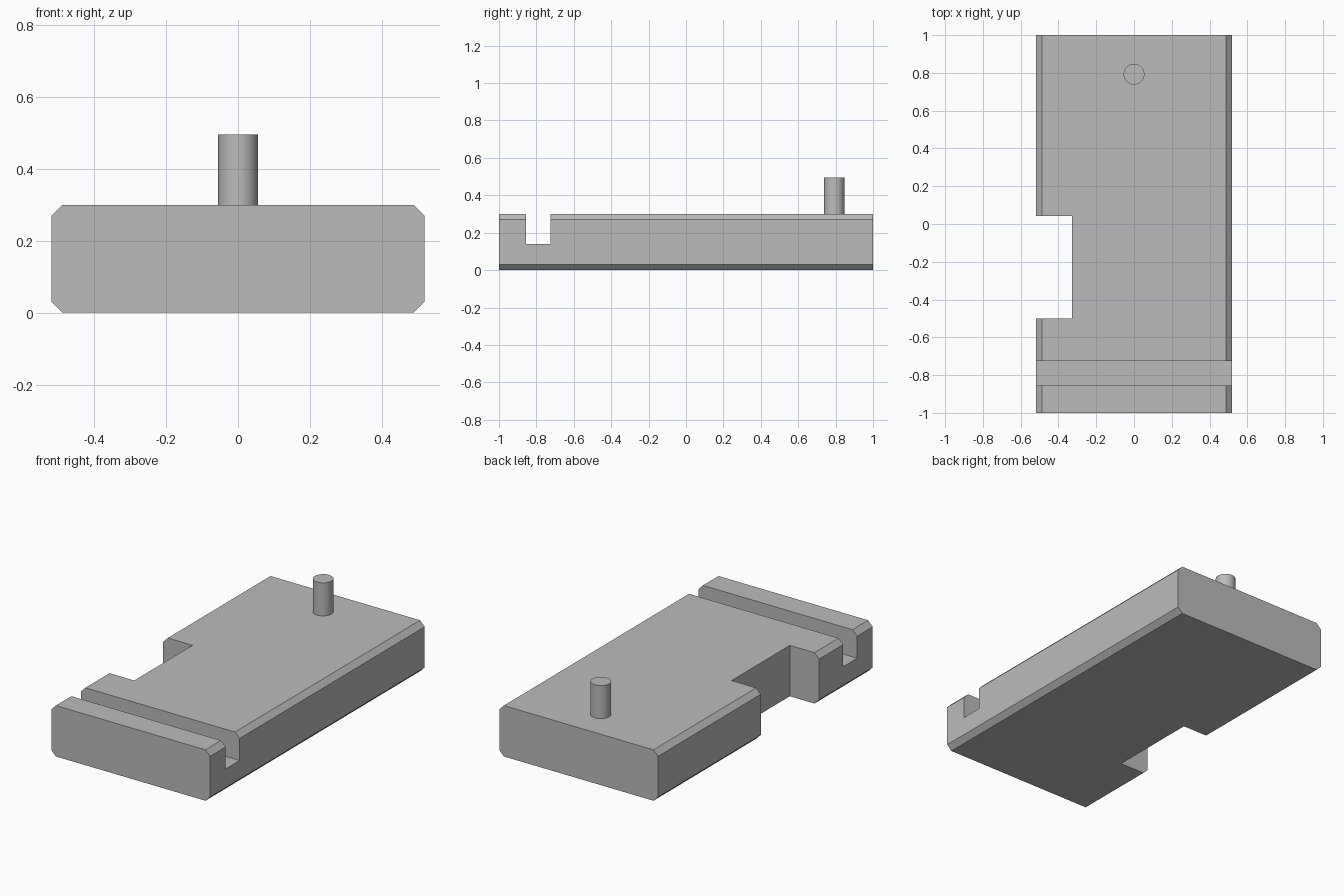
import bpy
import bmesh
import math

cube = bpy.data.objects.get("Cube")
if cube:
    bpy.data.objects.remove(cube, do_unlink=True)

HALF_W, HEIGHT, CHAMFER = 0.518, 0.30, 0.03

grey = bpy.data.materials.new("plain grey")
grey.use_nodes = True
colour = (0.5, 0.5, 0.5, 1)
grey.diffuse_color = colour
grey.node_tree.nodes["Principled BSDF"].inputs["Base Color"].default_value = colour


def add_box(name, low, high):
    """Box between two opposite corners."""
    centre = [(a + b) / 2 for a, b in zip(low, high)]
    bpy.ops.mesh.primitive_cube_add(size=1, location=centre)
    box = bpy.context.object
    box.name = name
    box.scale = [b - a for a, b in zip(low, high)]
    bpy.ops.object.transform_apply(location=True, rotation=False, scale=True)
    return box


def cut(target, cutter):
    """Subtract the cutter from the target, then discard it."""
    cutter.hide_render = True
    mod = target.modifiers.new("cut", 'BOOLEAN')
    mod.operation, mod.solver, mod.object = 'DIFFERENCE', 'EXACT', cutter
    bpy.context.view_layer.objects.active = target
    bpy.ops.object.modifier_apply(modifier=mod.name)
    bpy.data.objects.remove(cutter, do_unlink=True)


# Block with its four long edges chamfered
block = add_box("block", (-HALF_W, -1, 0), (HALF_W, 1, HEIGHT))
bm = bmesh.new()
bm.from_mesh(block.data)
long_edges = [e for e in bm.edges if abs(e.verts[0].co.y - e.verts[1].co.y) > 1]
bmesh.ops.bevel(bm, geom=long_edges, offset=CHAMFER, segments=1, affect='EDGES')
bm.to_mesh(block.data)
bm.free()
block.data.materials.append(grey)

# Cross groove near the front and side notch through the full height
cut(block, add_box("groove_cutter", (-1, -0.855, 0.14), (1, -0.725, 1)))
cut(block, add_box("notch_cutter", (-1, -0.50, -1), (-0.327, 0.043, 1)))

# Upright pin near the back
bpy.ops.mesh.primitive_cylinder_add(vertices=48, radius=0.055, depth=0.205,
                                    location=(0, 0.793, 0.3925))
pin = bpy.context.object
pin.name = "pin"
pin.data.materials.append(grey)
bpy.ops.object.shade_smooth_by_angle(angle=math.radians(30))
